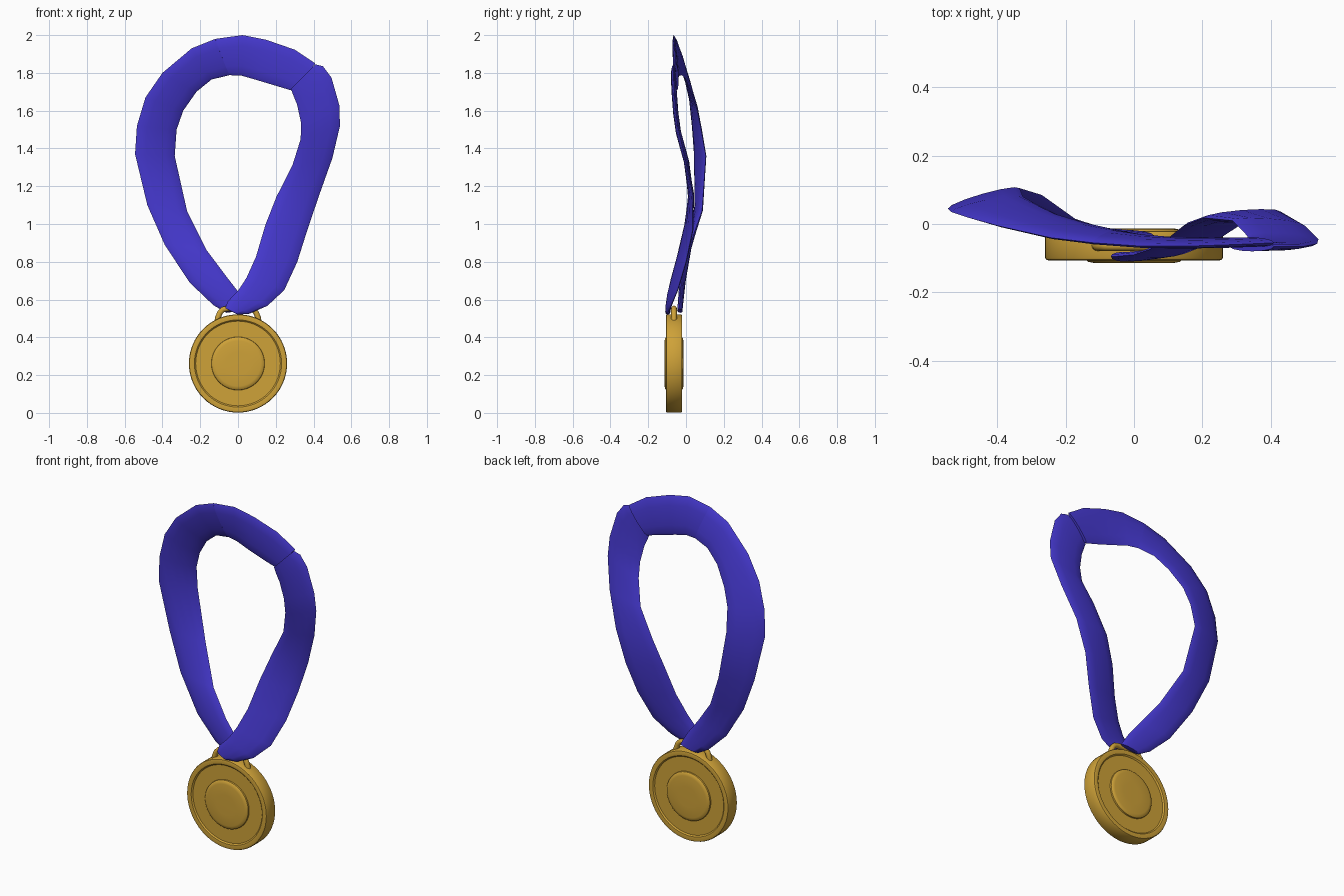
import bpy, bmesh, math
from mathutils import Vector


def material(name, rgb):
    m = bpy.data.materials.new(name)
    m.diffuse_color = (*rgb, 1)
    return m


BLUE = material("ribbon_blue", (0.06, 0.04, 0.62))
GOLD = material("medal_gold", (0.62, 0.36, 0.04))


def finish(bm, name, mat, angle):
    bmesh.ops.recalc_face_normals(bm, faces=bm.faces[:])
    me = bpy.data.meshes.new(name)
    bm.to_mesh(me)
    bm.free()
    ob = bpy.data.objects.new(name, me)
    bpy.context.collection.objects.link(ob)
    me.materials.append(mat)
    bpy.ops.object.select_all(action='DESELECT')
    ob.select_set(True)
    bpy.context.view_layer.objects.active = ob
    bpy.ops.object.shade_smooth_by_angle(angle=math.radians(angle))
    return ob


def skin(bm, rings):
    n = len(rings[0])
    for a, b in zip(rings, rings[1:]):
        for i in range(n):
            j = (i + 1) % n
            bm.faces.new((a[i], a[j], b[j], b[i]))
    bm.faces.new(rings[0])
    bm.faces.new(rings[-1])


def band(name, stations, half=0.014, sides=12):
    """Flattened tube whose two edges run through the outer and inner points."""
    bm = bmesh.new()
    outer = [Vector(s[:3]) for s in stations]
    inner = [Vector(s[3:]) for s in stations]
    mid = [(a + b) / 2 for a, b in zip(outer, inner)]
    rings = []
    for k, c in enumerate(mid):
        w = (outer[k] - inner[k]) / 2
        t = mid[min(k + 1, len(mid) - 1)] - mid[max(k - 1, 0)]
        nrm = w.cross(t).normalized() * half
        rings.append([bm.verts.new(c + w * math.cos(a) + nrm * math.sin(a))
                      for a in (2 * math.pi * i / sides for i in range(sides))])
    skin(bm, rings)
    return finish(bm, name, BLUE, 60)


# ribbon: left side and top, rising from behind the medal loop to the fold
band("ribbon_left_and_top", [
    (-0.06, -0.03, 0.53, 0.06, -0.035, 0.55),
    (-0.13, -0.025, 0.57, 0.01, -0.03, 0.63),
    (-0.256, -0.01, 0.69, -0.06, -0.025, 0.72),
    (-0.388, 0.02, 0.89, -0.165, 0.01, 0.86),
    (-0.48, 0.05, 1.10, -0.27, 0.085, 1.07),
    (-0.545, 0.045, 1.37, -0.335, 0.105, 1.36),
    (-0.535, 0.035, 1.52, -0.325, 0.08, 1.50),
    (-0.49, 0.02, 1.67, -0.29, 0.06, 1.60),
    (-0.40, -0.005, 1.80, -0.22, 0.025, 1.70),
    (-0.245, -0.04, 1.93, -0.14, 0.0, 1.765),
    (-0.12, -0.055, 1.98, -0.045, -0.022, 1.788)])
band("ribbon_top", [
    (-0.12, -0.055, 1.98, -0.045, -0.022, 1.788),
    (0.024, -0.065, 2.0, 0.02, -0.035, 1.785),
    (0.15, -0.065, 1.975, 0.10, -0.045, 1.762),
    (0.30, -0.06, 1.923, 0.20, -0.05, 1.732),
    (0.41, -0.055, 1.85, 0.29, -0.05, 1.705)])

# ribbon: right side, from the fold down to the front of the medal loop
band("ribbon_right", [
    (0.41, -0.066, 1.845, 0.28, -0.066, 1.715),
    (0.45, -0.066, 1.835, 0.295, -0.064, 1.675),
    (0.495, -0.066, 1.775, 0.312, -0.06, 1.635),
    (0.536, -0.058, 1.63, 0.333, -0.05, 1.54),
    (0.54, -0.045, 1.52, 0.332, -0.035, 1.45),
    (0.50, -0.005, 1.35, 0.288, 0.01, 1.31),
    (0.43, 0.036, 1.153, 0.203, 0.018, 1.143),
    (0.367, 0.035, 0.968, 0.145, -0.005, 0.995),
    (0.314, 0.0, 0.80, 0.095, -0.045, 0.826),
    (0.245, -0.045, 0.65, 0.045, -0.075, 0.715),
    (0.156, -0.08, 0.567, 0.0, -0.09, 0.646),
    (0.06, -0.095, 0.525, -0.055, -0.095, 0.59),
    (0.0, -0.097, 0.52, -0.068, -0.095, 0.555)])

# medal disc: lathed profile (radius, depth from the middle), both faces alike
CY, CZ, SEG = -0.0635, 0.2615, 64
face = [(0.06, 0.051), (0.12, 0.050), (0.135, 0.047), (0.14, 0.042), (0.141, 0.034),
        (0.224, 0.034), (0.231, 0.041), (0.25, 0.043), (0.257, 0.041), (0.26, 0.035)]
profile = face + [(r, -d) for r, d in reversed(face)]
bm = bmesh.new()
skin(bm, [[bm.verts.new((r * math.cos(a), CY - d, CZ + r * math.sin(a)))
           for a in (2 * math.pi * i / SEG for i in range(SEG))] for r, d in profile])
finish(bm, "medal_disc", GOLD, 35)

# hanging loop: round bar bent over the top of the medal
path = [(-0.112, 0.47), (-0.106, 0.505), (-0.096, 0.53), (-0.08, 0.547), (-0.055, 0.553)]
path += [(-x, z) for x, z in reversed(path)]
bm = bmesh.new()
rings = []
for k, (x, z) in enumerate(path):
    p, q = path[max(k - 1, 0)], path[min(k + 1, len(path) - 1)]
    t = Vector((q[0] - p[0], 0, q[1] - p[1])).normalized()
    up = Vector((-t.z, 0, t.x))
    rings.append([bm.verts.new(Vector((x, CY, z)) + 0.015 * (up * math.cos(a) + Vector((0, math.sin(a), 0))))
                  for a in (2 * math.pi * i / 12 for i in range(12))])
skin(bm, rings)
finish(bm, "hanging_loop", GOLD, 45)
